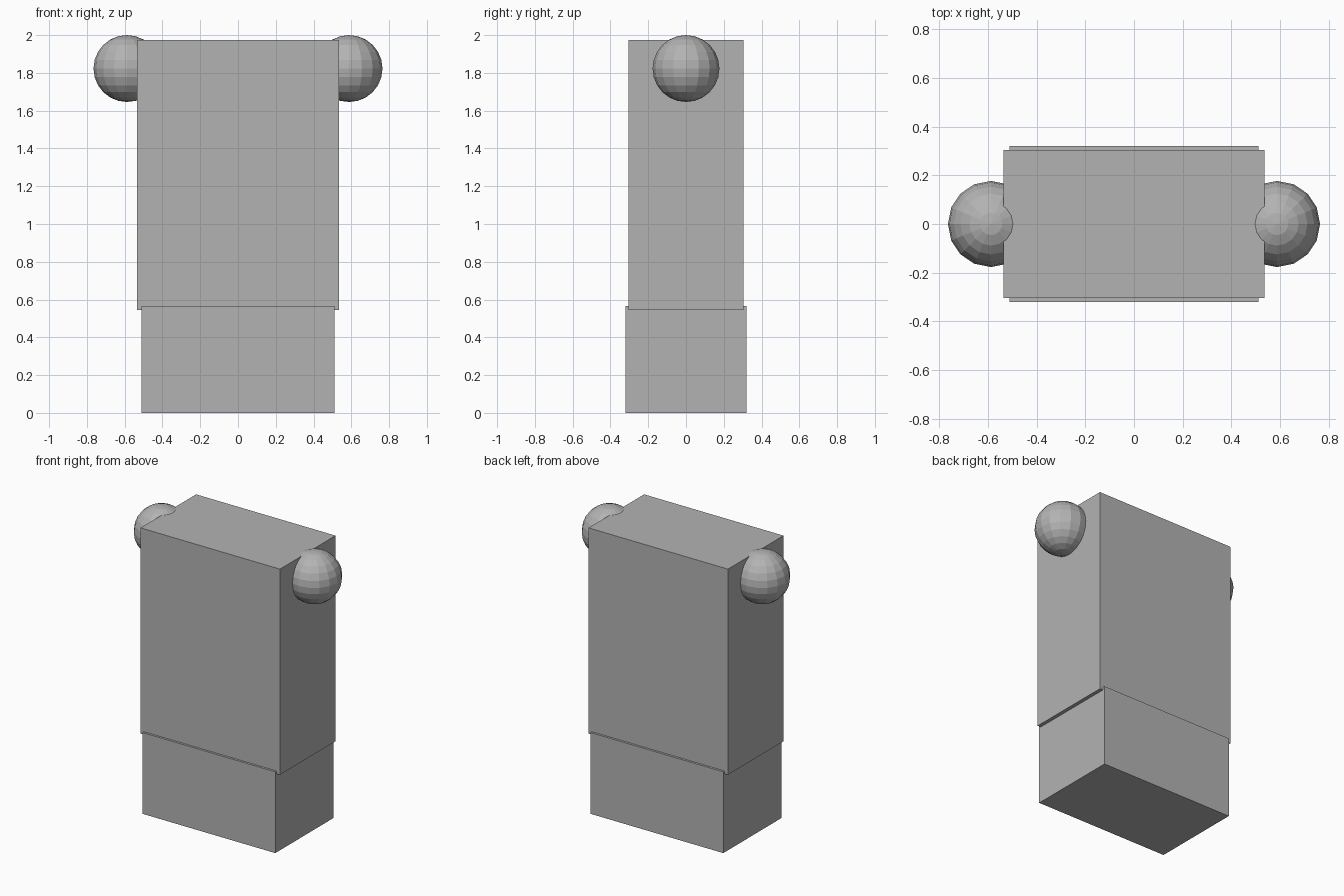
import bpy

if "Cube" in bpy.data.objects:
    bpy.data.objects.remove(bpy.data.objects["Cube"])

grey = bpy.data.materials.new("plain grey")
grey.diffuse_color = (0.45, 0.45, 0.45, 1)
grey.use_nodes = True
grey.node_tree.nodes["Principled BSDF"].inputs["Base Color"].default_value = grey.diffuse_color


def box(name, size_x, size_y, z0, z1):
    bpy.ops.mesh.primitive_cube_add(size=1, location=(0, 0, (z0 + z1) / 2))
    ob = bpy.context.object
    ob.name = name
    ob.scale = (size_x, size_y, z1 - z0)
    bpy.ops.object.transform_apply(location=False, rotation=False, scale=True)
    ob.data.materials.append(grey)


# Lower block and the taller, slightly wider block above it
box("lower_block", 1.022, 0.64, 0, 0.565)
box("upper_block", 1.072, 0.61, 0.545, 1.975)

# Faceted balls set into the upper sides
for side, name in ((-1, "left_ball"), (1, "right_ball")):
    bpy.ops.mesh.primitive_uv_sphere_add(
        segments=16, ring_count=12, radius=0.177, location=(side * 0.588, 0, 1.823))
    ball = bpy.context.object
    ball.name = name
    ball.data.materials.append(grey)
